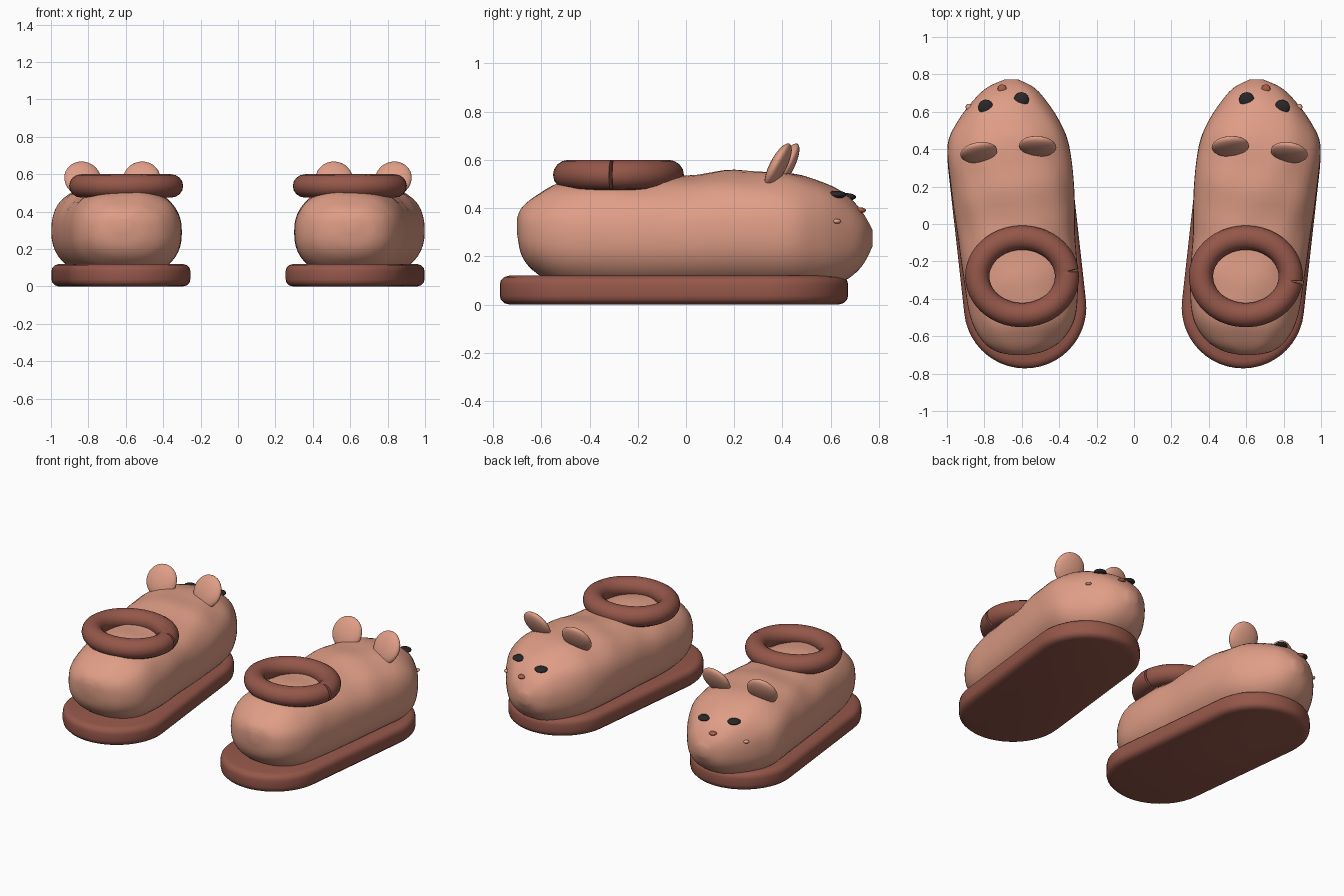
import bpy, bmesh, math
from mathutils import Vector, Matrix
from mathutils.bvhtree import BVHTree

if "Cube" in bpy.data.objects:
    bpy.data.objects.remove(bpy.data.objects["Cube"])


def material(name, rgb):
    m = bpy.data.materials.new(name)
    m.diffuse_color = (*rgb, 1)
    m.use_nodes = True
    m.node_tree.nodes["Principled BSDF"].inputs["Base Color"].default_value = m.diffuse_color
    return m


PLUSH = material("peach plush", (0.74, 0.34, 0.24))
BROWN = material("brown trim", (0.30, 0.095, 0.068))
NOSE = material("nose rust", (0.40, 0.11, 0.06))
BLACK = material("eye black", (0.022, 0.02, 0.02))


def finish(bm, name, mat, angle=40):
    bmesh.ops.recalc_face_normals(bm, faces=bm.faces)
    me = bpy.data.meshes.new(name)
    bm.to_mesh(me)
    bm.free()
    me.materials.append(mat)
    ob = bpy.data.objects.new(name, me)
    bpy.context.collection.objects.link(ob)
    bpy.ops.object.select_all(action='DESELECT')
    ob.select_set(True)
    bpy.context.view_layer.objects.active = ob
    bpy.ops.object.shade_smooth_by_angle(angle=math.radians(angle))
    return ob


def skin(bm, rings, closed=False):
    """Bridge equal-length rings of points into a tube."""
    vs = [[bm.verts.new(p) for p in r] for r in rings]
    n = len(vs[0])
    pairs = list(zip(vs, vs[1:])) + ([(vs[-1], vs[0])] if closed else [])
    for a, b in pairs:
        for i in range(n):
            bm.faces.new((a[i], a[(i + 1) % n], b[(i + 1) % n], b[i]))
    if not closed:
        bm.faces.new(vs[0][::-1])
        bm.faces.new(vs[-1])


def catmull(rows, steps):
    """Smooth interpolation through station rows."""
    out = []
    for i in range(len(rows) - 1):
        a, b = rows[max(i - 1, 0)], rows[i]
        c, d = rows[i + 1], rows[min(i + 2, len(rows) - 1)]
        for k in range(steps):
            t = k / steps
            out.append([0.5 * (2 * q + (r - p) * t + (2 * p - 5 * q + 4 * r - s) * t * t
                               + (3 * q - p - 3 * r + s) * t ** 3)
                        for p, q, r, s in zip(a, b, c, d)])
    return out + [list(rows[-1])]


# Body stations: y, centre x, half width, bottom z, top z
STATIONS = [
    (-0.70, 0.61, 0.04, 0.29, 0.36), (-0.68, 0.61, 0.13, 0.20, 0.405),
    (-0.62, 0.60, 0.215, 0.13, 0.455), (-0.50, 0.595, 0.28, 0.07, 0.51),
    (-0.30, 0.605, 0.305, 0.05, 0.53), (-0.05, 0.63, 0.315, 0.05, 0.53),
    (0.20, 0.65, 0.33, 0.05, 0.555), (0.42, 0.672, 0.325, 0.05, 0.545),
    (0.55, 0.67, 0.272, 0.06, 0.515), (0.66, 0.665, 0.195, 0.10, 0.455),
    (0.73, 0.66, 0.125, 0.16, 0.385), (0.773, 0.655, 0.035, 0.24, 0.31)]


def body(s):
    rings = []
    for y, cx, w, zb, zt in catmull(STATIONS, 5):
        ring = []
        for i in range(48):
            a = 2 * math.pi * i / 48
            c, d = math.cos(a), math.sin(a)
            # slightly boxy cross-section
            px = math.copysign(abs(c) ** 0.85, c) * w
            pz = math.copysign(abs(d) ** 0.85, d) * (zt - zb) / 2
            # soft lumps in the upper plush
            lump = 1 + 0.022 * max(d, 0) * math.sin(19 * y + 3 * a) * math.cos(5 * a - 7 * y)
            ring.append((s * (cx + px * lump), y, (zt + zb) / 2 + pz * lump))
        rings.append(ring)
    bm = bmesh.new()
    skin(bm, rings)
    tree = BVHTree.FromBMesh(bm)
    return finish(bm, "slipper_body", PLUSH, 60), tree


def sole(s):
    # hull of a heel circle and a toe circle, with rounded rims
    r = 0.327
    lean = math.atan2(0.09, 0.79)
    outline = []
    for cx, cy, start in ((0.582, -0.445, math.pi), (0.67, 0.345, 0)):
        outline += [(cx, cy, start - lean + math.pi * k / 24) for k in range(25)]
    rings = []
    for inset, z in ((0.04, 0), (0.018, 0.006), (0.004, 0.02), (0, 0.037), (0, 0.083),
                     (0.004, 0.1), (0.018, 0.114), (0.04, 0.12)):
        rings.append([(s * (x + (r - inset) * math.cos(a)), y + (r - inset) * math.sin(a), z)
                      for x, y, a in outline])
    bm = bmesh.new()
    skin(bm, rings)
    finish(bm, "sole", BROWN)


def cuff(s):
    # oval padded ring with a pinched seam on its +x side
    seam = math.radians(-7 if s > 0 else 7)
    angles = [-1.5, 0, 1.5] + [7.2 * k for k in range(1, 50)]
    rings = []
    for deg in angles:
        a = seam + math.radians(deg)
        ring = []
        for i in range(16):
            b = 2 * math.pi * i / 16
            off = 0.065 * math.cos(b)
            if deg == 0:
                off = min(off, 0.005)
            ring.append((s * 0.598 + (0.24 + off) * math.cos(a),
                         -0.28 + (0.207 + off) * math.sin(a),
                         0.5375 + 0.0625 * math.sin(b)))
        rings.append(ring)
    bm = bmesh.new()
    skin(bm, rings, closed=True)
    finish(bm, "ankle_cuff", BROWN, 45)


def ellipsoid(name, mat, matrix, scale):
    bm = bmesh.new()
    bmesh.ops.create_uvsphere(bm, u_segments=24, v_segments=14, radius=1)
    bmesh.ops.transform(bm, verts=bm.verts, matrix=matrix @ Matrix.Diagonal((*scale, 1)))
    finish(bm, name, mat, 60)


def button(name, mat, tree, origin, direction, r, depth):
    """Flattened bead lying on the body surface."""
    hit, normal, _, _ = tree.ray_cast(Vector(origin), Vector(direction))
    if hit is None:
        return
    if normal.dot(Vector(direction)) > 0:
        normal = -normal
    rot = normal.to_track_quat('Z', 'Y').to_matrix().to_4x4()
    ellipsoid(name, mat, Matrix.Translation(hit) @ rot, (r, r, depth))


for s in (-1, 1):
    _, tree = body(s)
    sole(s)
    cuff(s)
    # round ears leaning toward the toe
    for x, y, z, turn in ((0.515, 0.415, 0.575, 4), (0.83, 0.382, 0.575, -9)):
        m = (Matrix.Translation((s * x, y, z)) @ Matrix.Rotation(math.radians(s * turn), 4, 'Z')
             @ Matrix.Rotation(math.radians(-27), 4, 'X'))
        ellipsoid("ear", PLUSH, m, (0.1, 0.033, 0.103))
    # face
    for x, y in ((0.602, 0.665), (0.793, 0.625)):
        button("eye", BLACK, tree, (s * x, y, 2), (0, 0, -1), 0.04, 0.016)
    button("nose", NOSE, tree, (s * 0.705, 0.722, 2), (0, 0, -1), 0.024, 0.012)
    button("cheek_dot", PLUSH, tree, (s * 2, 0.625, 0.345), (-s, 0, 0), 0.018, 0.01)
